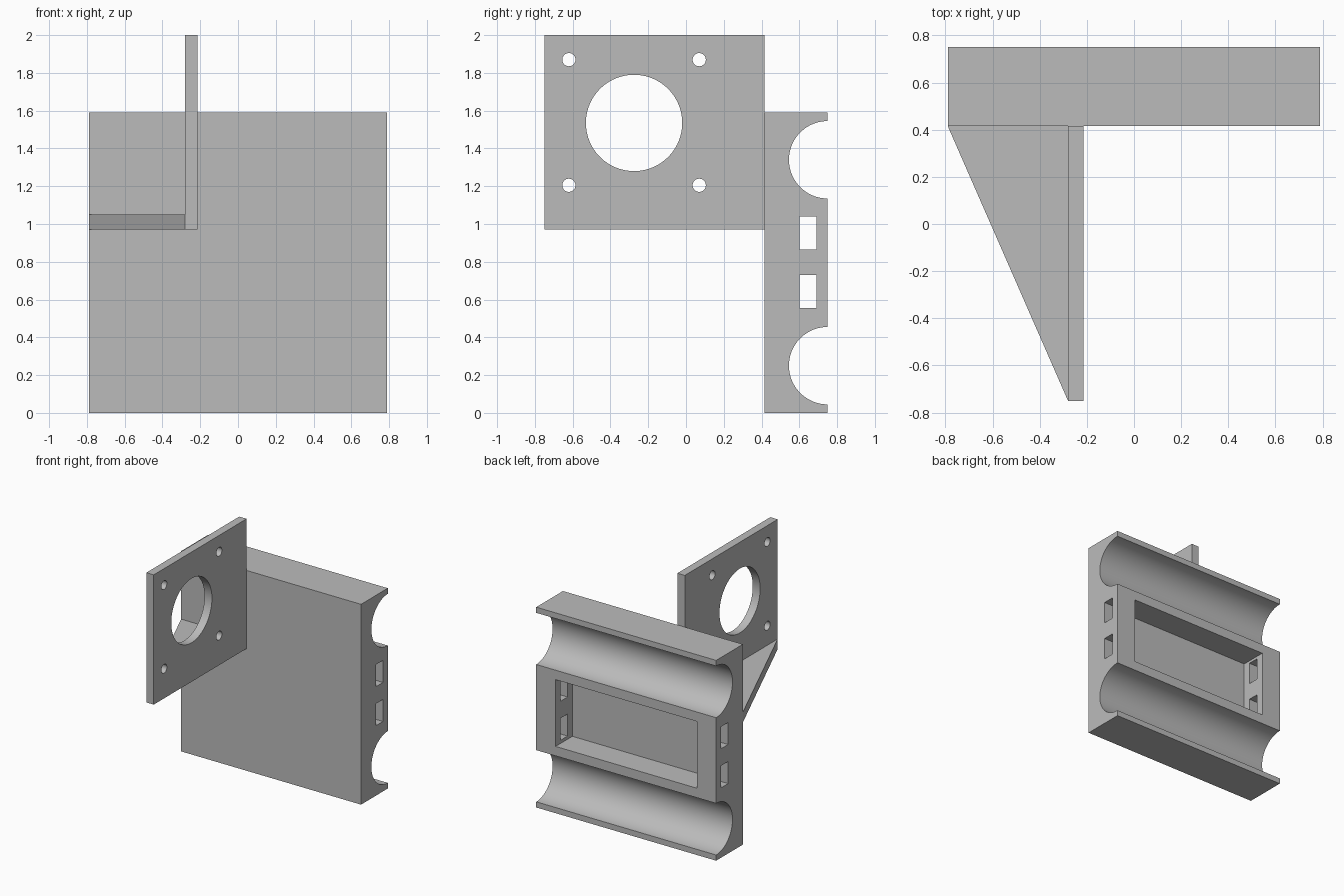
import bpy
from math import pi, radians

cube = bpy.data.objects.get("Cube")
if cube:
    bpy.data.objects.remove(cube, do_unlink=True)

grey = bpy.data.materials.new("plain grey")
grey.use_nodes = True
colour = (0.5, 0.5, 0.5, 1)
grey.diffuse_color = colour
grey.node_tree.nodes["Principled BSDF"].inputs["Base Color"].default_value = colour


def prism(name, outline, z0, z1):
    """Extrude a counter-clockwise xy outline from z0 to z1."""
    n = len(outline)
    verts = [(x, y, z) for z in (z0, z1) for x, y in outline]
    faces = [tuple(reversed(range(n))), tuple(range(n, 2 * n))]
    faces += [(i, (i + 1) % n, n + (i + 1) % n, n + i) for i in range(n)]
    mesh = bpy.data.meshes.new(name)
    mesh.from_pydata(verts, [], faces)
    mesh.materials.append(grey)
    obj = bpy.data.objects.new(name, mesh)
    bpy.context.collection.objects.link(obj)
    return obj


def box(name, x0, x1, y0, y1, z0, z1):
    return prism(name, [(x0, y0), (x1, y0), (x1, y1), (x0, y1)], z0, z1)


def rod(name, radius, y, z, sides):
    """Cylinder lying along x, long enough to cut right through."""
    bpy.ops.mesh.primitive_cylinder_add(vertices=sides, radius=radius, depth=2,
                                        location=(0, y, z), rotation=(0, pi / 2, 0))
    obj = bpy.context.object
    obj.name = name
    obj.data.materials.append(grey)
    return obj


def cut(target, cutters):
    """Subtract each cutter, then discard it."""
    bpy.context.view_layer.objects.active = target
    for cutter in cutters:
        cutter.hide_render = True
        mod = target.modifiers.new("cut", "BOOLEAN")
        mod.operation = "DIFFERENCE"
        mod.solver = "EXACT"
        mod.object = cutter
        bpy.ops.object.modifier_apply(modifier=mod.name)
        bpy.data.objects.remove(cutter, do_unlink=True)
    bpy.ops.object.select_all(action="DESELECT")
    target.select_set(True)
    bpy.ops.object.shade_smooth_by_angle(angle=radians(30))


# Main block: two rod grooves, a back pocket and slots through its end walls
block = box("main_block", -0.79, 0.79, 0.415, 0.75, 0, 1.59)
cutters = [rod("groove_cutter", 0.205, 0.75, z, 96) for z in (0.25, 1.34)]
cutters.append(box("pocket_cutter", -0.62, 0.62, 0.54, 0.85, 0.53, 1.06))
cutters += [box("slot_cutter", -1, 1, 0.60, 0.69, z, z + 0.175) for z in (0.555, 0.865)]
cut(block, cutters)

# Upright motor plate: one large bore and four screw holes
plate = box("mounting_plate", -0.28, -0.215, -0.75, 0.415, 0.97, 2)
cutters = [rod("bore_cutter", 0.255, -0.275, 1.535, 96)]
cutters += [rod("screw_cutter", 0.035, y, z, 32)
            for y in (-0.62, 0.07) for z in (1.205, 1.87)]
cut(plate, cutters)

# Triangular gusset bracing the plate against the block
prism("gusset", [(-0.79, 0.415), (-0.28, -0.75), (-0.28, 0.415)], 0.97, 1.05)
